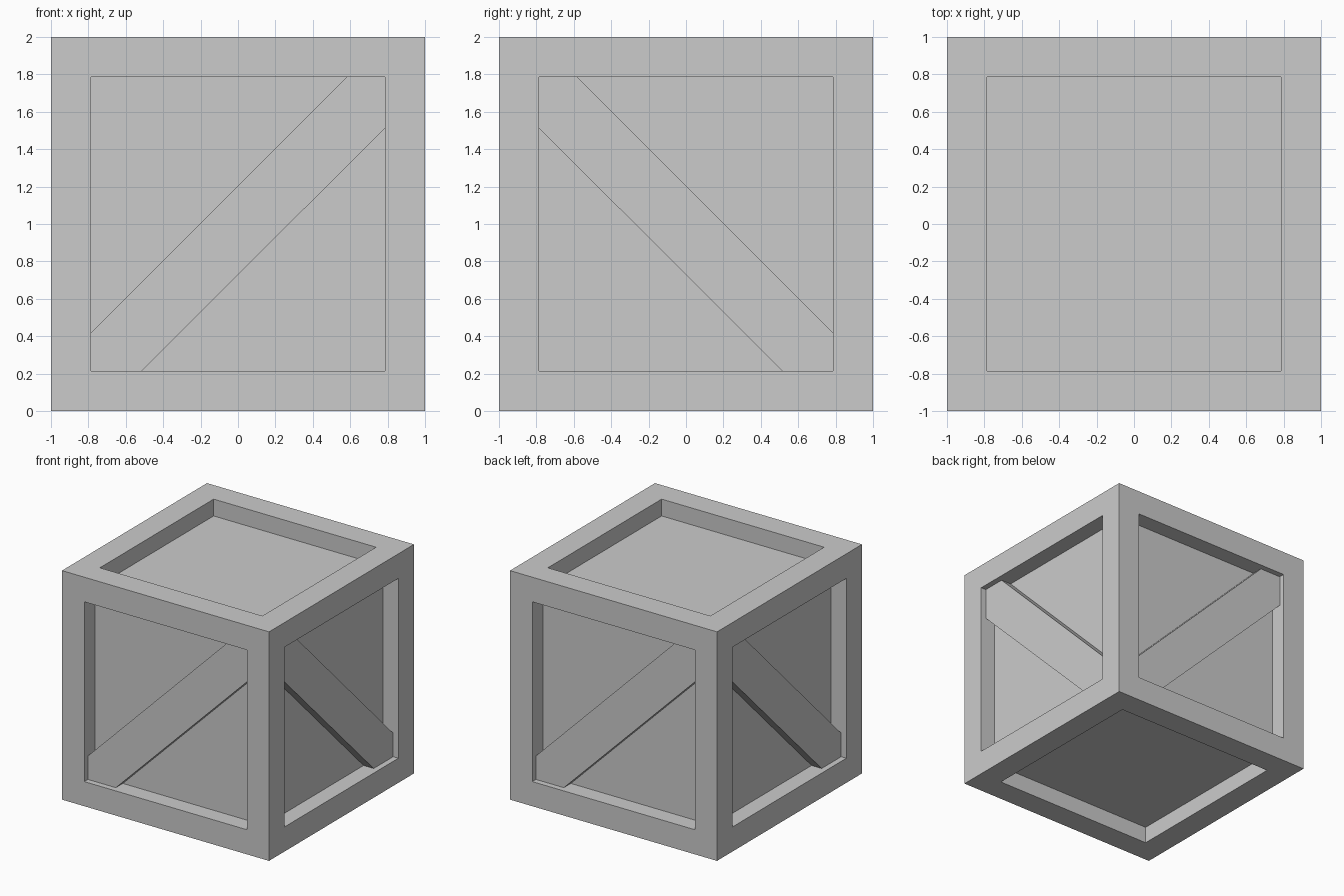
import bpy, bmesh
from mathutils import Vector

if "Cube" in bpy.data.objects:
    bpy.data.objects.remove(bpy.data.objects["Cube"])

RIM = 0.785      # half width of each opening
PANEL = 0.853    # distance of recessed panels from the centre
BRACE = 0.95     # distance of brace faces from the centre


def finish(bm, name):
    bmesh.ops.recalc_face_normals(bm, faces=bm.faces[:])
    mesh = bpy.data.meshes.new(name)
    bm.to_mesh(mesh)
    bm.free()
    obj = bpy.data.objects.new(name, mesh)
    bpy.context.collection.objects.link(obj)
    return obj


# Crate body: cube with a sunken panel in all six sides
bm = bmesh.new()
bmesh.ops.create_cube(bm, size=2)
sides = bm.faces[:]
bmesh.ops.inset_individual(bm, faces=sides, thickness=1 - RIM, use_even_offset=True)
panels = bmesh.ops.extrude_discrete_faces(bm, faces=sides)["faces"]
for face in panels:
    n = face.calc_center_median().normalized()
    bmesh.ops.translate(bm, verts=face.verts[:], vec=n * (PANEL - 1))
bmesh.ops.translate(bm, verts=bm.verts[:], vec=(0, 0, 1))
finish(bm, "crate_body")

# Diagonal brace outline, trimmed to the opening (across, height)
OUTLINE = [(-RIM, 0.42), (-RIM, 0.215), (-0.515, 0.215),
           (RIM, 1.511), (RIM, 1.785), (0.58, 1.785)]


def brace(name, place):
    """Extrude the outline from the panel outward; place maps (across, out, height)."""
    bm = bmesh.new()
    face = bm.faces.new([bm.verts.new(place(a, PANEL, h)) for a, h in OUTLINE])
    out = Vector(place(0, BRACE, 0)) - Vector(place(0, PANEL, 0))
    ext = bmesh.ops.extrude_face_region(bm, geom=[face], use_keep_orig=True)["geom"]
    bmesh.ops.translate(bm, vec=out,
                        verts=[g for g in ext if isinstance(g, bmesh.types.BMVert)])
    finish(bm, name)


# Braces meet at the front-right and back-left top corners
brace("front_brace", lambda a, d, h: (a, -d, h))
brace("back_brace", lambda a, d, h: (-a, d, h))
brace("right_brace", lambda a, d, h: (d, -a, h))
brace("left_brace", lambda a, d, h: (-d, a, h))
